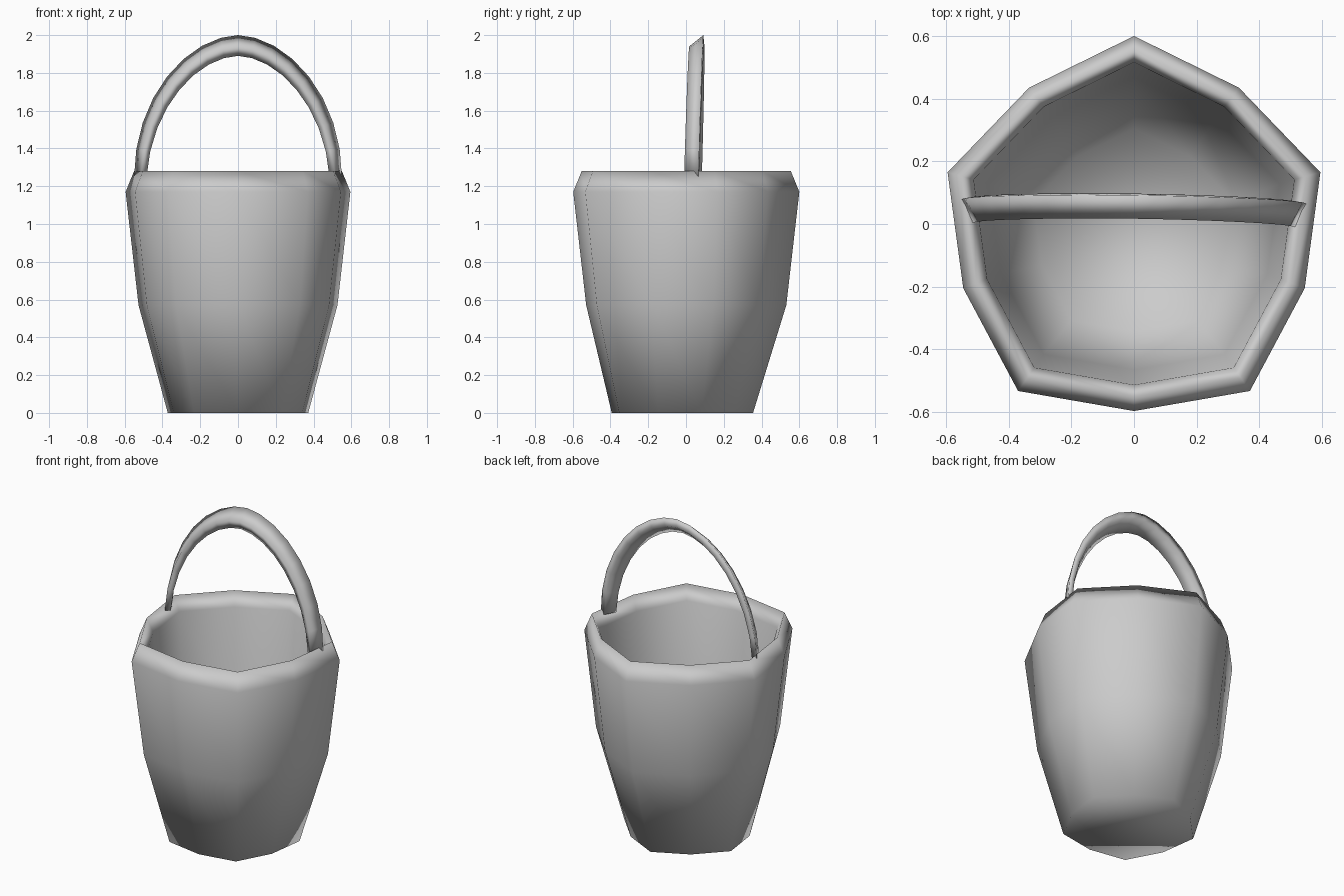
import bpy, bmesh, math

cube = bpy.data.objects.get("Cube")
if cube:
    bpy.data.objects.remove(cube)

grey = bpy.data.materials.new("plain grey")
grey.use_nodes = True
colour = (0.6, 0.6, 0.6, 1)
grey.diffuse_color = colour
grey.node_tree.nodes["Principled BSDF"].inputs["Base Color"].default_value = colour


def loft(name, rings, cap_start=True, cap_end=True):
    """Skin closed rings of points into one smooth object."""
    bm = bmesh.new()
    loops = [[bm.verts.new(p) for p in ring] for ring in rings]
    n = len(loops[0])
    for a, b in zip(loops, loops[1:]):
        for i in range(n):
            j = (i + 1) % n
            bm.faces.new((a[i], a[j], b[j], b[i]))
    if cap_start:
        bm.faces.new(loops[0][::-1])
    if cap_end:
        bm.faces.new(loops[-1])
    bmesh.ops.recalc_face_normals(bm, faces=bm.faces)
    for f in bm.faces:
        f.smooth = True
    mesh = bpy.data.meshes.new(name)
    bm.to_mesh(mesh)
    bm.free()
    mesh.materials.append(grey)
    obj = bpy.data.objects.new(name, mesh)
    bpy.context.collection.objects.link(obj)
    return obj


# Bucket: uneven ten-sided outline, mirrored left to right
half = [(0.335, 0.435), (0.595, 0.165), (0.545, -0.205), (0.37, -0.533)]
outline = [(0, 0.6)] + half + [(0, -0.597)] + [(-x, y) for x, y in reversed(half)]

# Wall profile as (scale, height, shift in y), outside bottom to inside floor
profile = [(0.625, 0, -0.02), (0.885, 0.57, 0), (1, 1.17, 0), (0.925, 1.28, 0),
           (0.86, 1.19, 0), (0.78, 0.57, 0), (0.54, 0.06, -0.02)]
loft("bucket", [[(x * s, y * s + dy, z) for x, y in outline] for s, z, dy in profile])

# Handle: slanted strip swept along an arch that leans back
section = [(0, 0.075), (0.06, 0), (0.11, 0.015), (0.05, 0.08)]  # (inset, y)
steps = 16
rings = []
for k in range(steps + 1):
    t = math.pi * k / steps
    c, s = math.cos(t), math.sin(t)
    side = math.copysign(abs(c) ** 1.1, c)
    lean = 0.02 * s - 0.007 * side - 0.003
    thin = 0.6 + 0.4 * s
    rings.append([((0.55 - d * thin) * side, y + lean, 1.25 + (0.75 - d * thin) * s)
                  for d, y in section])
loft("handle", rings)
